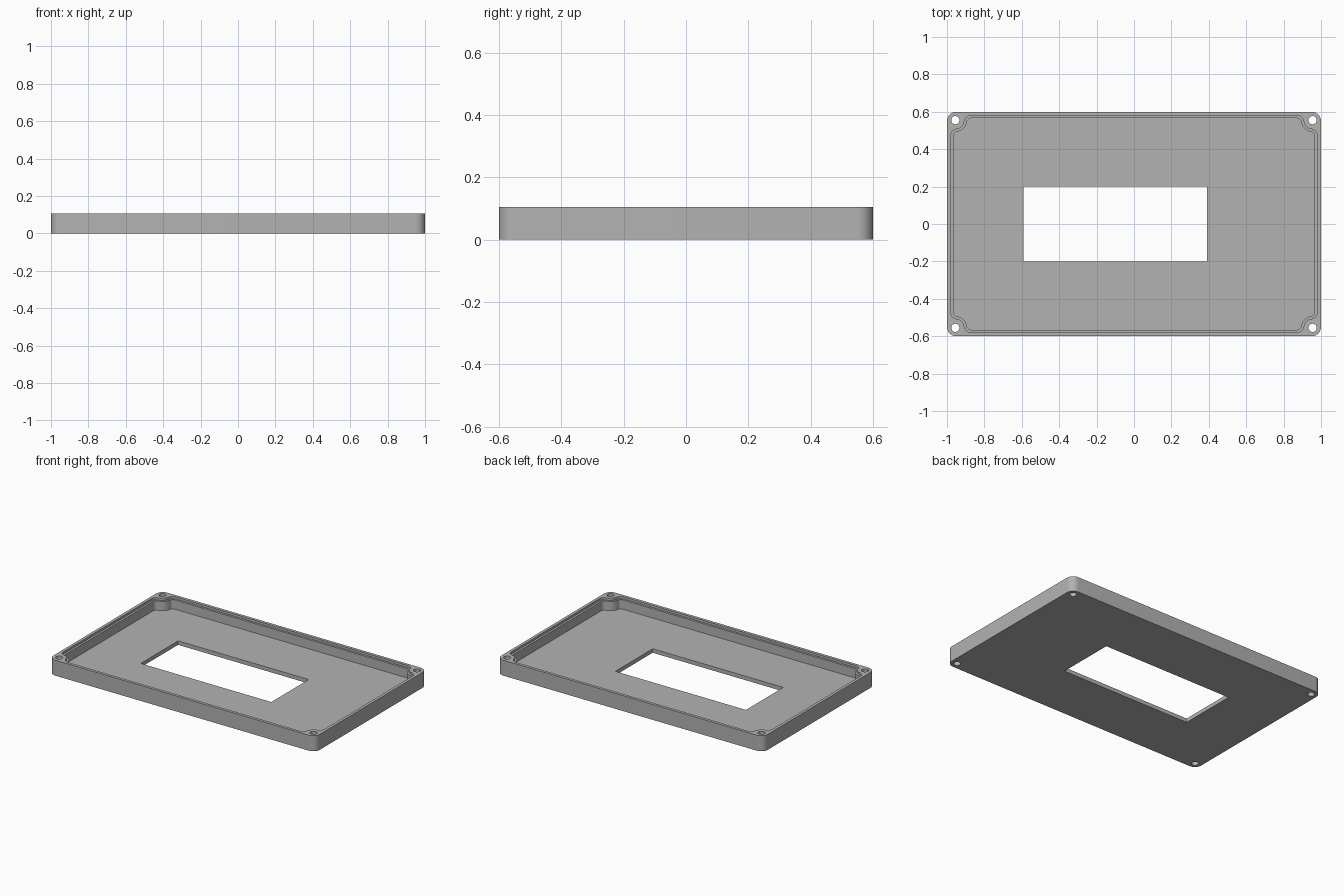
import bpy, bmesh
from math import sin, cos, pi, atan2, sqrt

cube = bpy.data.objects.get("Cube")
if cube:
    bpy.data.objects.remove(cube, do_unlink=True)

HX, HY = 0.955, 0.555      # screw hole centres
HEIGHT, FLOOR = 0.105, 0.027

grey = bpy.data.materials.new("grey plastic")
grey.use_nodes = True
colour = (0.45, 0.45, 0.45, 1)
grey.diffuse_color = colour
grey.node_tree.nodes["Principled BSDF"].inputs["Base Color"].default_value = colour


def arc(cx, cy, r, start, end, n=10):
    return [(cx + r * cos(start + (end - start) * i / n),
             cy + r * sin(start + (end - start) * i / n)) for i in range(n + 1)]


def four_corners(quarter):
    """Mirror the +x +y corner into a closed anticlockwise outline."""
    def flip(sx, sy):
        return [(x * sx, y * sy) for x, y in quarter]
    return quarter + flip(-1, 1)[::-1] + flip(-1, -1) + flip(1, -1)[::-1]


def cavity_outline(d):
    """Rectangle scooped around the screw posts, grown outward by d."""
    a, b, r, f = 0.966 + d, 0.566 + d, 0.062 - d, 0.024 + d
    dx = a - f - HX
    x1, y1 = a - f, HY - sqrt((r + f) ** 2 - dx ** 2)
    dy = b - f - HY
    x2, y2 = HX - sqrt((r + f) ** 2 - dy ** 2), b - f
    t1 = atan2(HY - y1, HX - x1)
    t2 = atan2(HY - y2, HX - x2)
    return four_corners(arc(x1, y1, f, 0, t1, 6)
                        + arc(HX, HY, r, t1 - pi, t2 - pi, 12)[1:-1]
                        + arc(x2, y2, f, t2, pi / 2, 6))


def prism(name, outlines, z0, z1):
    bm = bmesh.new()
    for outline in outlines:
        face = bm.faces.new([bm.verts.new((x, y, z0)) for x, y in outline])
        new = bmesh.ops.extrude_face_region(bm, geom=[face])["geom"]
        for v in new:
            if isinstance(v, bmesh.types.BMVert):
                v.co.z = z1
    bmesh.ops.recalc_face_normals(bm, faces=bm.faces)
    mesh = bpy.data.meshes.new(name)
    bm.to_mesh(mesh)
    bm.free()
    mesh.materials.append(grey)
    obj = bpy.data.objects.new(name, mesh)
    bpy.context.collection.objects.link(obj)
    return obj


# Tray body with rounded corners
R = 0.05
tray = prism("enclosure_lid", [four_corners(arc(1 - R, 0.6 - R, R, 0, pi / 2))], 0, HEIGHT)

# Cavity, stepped rim, display window and screw holes
window = [(-0.59, -0.2), (0.39, -0.2), (0.39, 0.2), (-0.59, 0.2)]
holes = [arc(sx * HX, sy * HY, 0.022, 0, 2 * pi, 24)[:-1]
         for sx in (-1, 1) for sy in (-1, 1)]
cutters = [
    prism("cavity_cutter", [cavity_outline(0)], FLOOR, 0.2),
    prism("rim_step_cutter", [cavity_outline(0.014)], HEIGHT - 0.015, 0.2),
    prism("window_cutter", [window], -0.1, 0.2),
    prism("screw_hole_cutter", holes, -0.1, 0.2),
]
for cutter in cutters:
    mod = tray.modifiers.new(cutter.name, "BOOLEAN")
    mod.operation = "DIFFERENCE"
    mod.solver = "EXACT"
    mod.object = cutter

# Apply the cuts and remove the cutters
bpy.ops.object.select_all(action="DESELECT")
bpy.context.view_layer.objects.active = tray
tray.select_set(True)
for cutter in cutters:
    bpy.ops.object.modifier_apply(modifier=cutter.name)
for cutter in cutters:
    bpy.data.objects.remove(cutter, do_unlink=True)
bpy.ops.object.shade_smooth_by_angle(angle=pi / 6)
